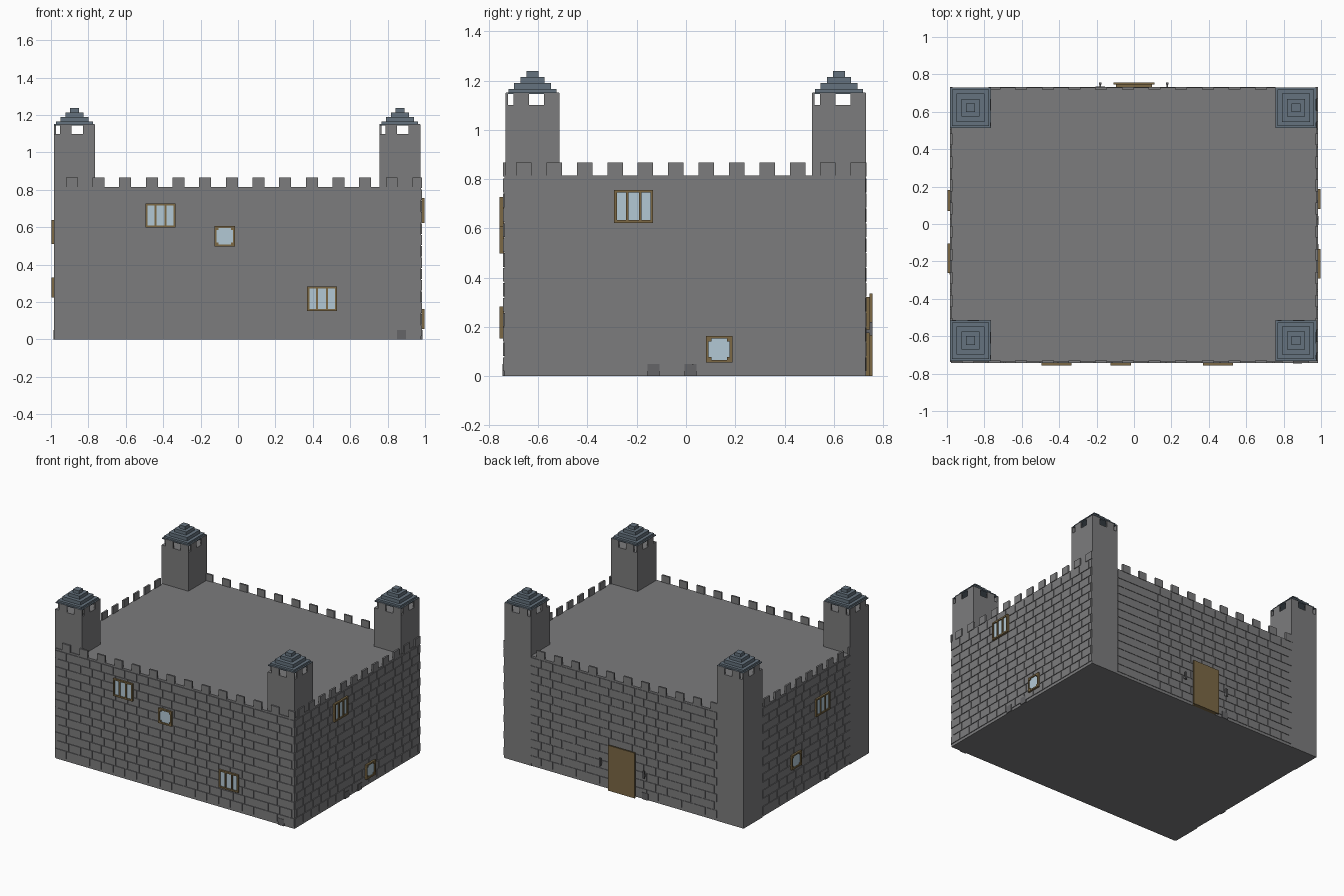
import bpy, bmesh

if "Cube" in bpy.data.objects:
    bpy.data.objects.remove(bpy.data.objects["Cube"])


def material(name, rgb):
    m = bpy.data.materials.new(name)
    m.diffuse_color = (*rgb, 1)
    m.use_nodes = True
    m.node_tree.nodes["Principled BSDF"].inputs["Base Color"].default_value = m.diffuse_color
    return m


STONE = material("stone", (0.20, 0.20, 0.205))
DARK = material("dark_stone", (0.13, 0.13, 0.135))
SLATE = material("slate", (0.13, 0.17, 0.21))
WOOD = material("wood", (0.20, 0.14, 0.06))
GLASS = material("glass", (0.45, 0.58, 0.66))


def boxes(name, items, mat):
    """One object made of axis-aligned boxes (x0, x1, y0, y1, z0, z1)."""
    bm = bmesh.new()
    for x0, x1, y0, y1, z0, z1 in items:
        v = [bm.verts.new((x, y, z)) for x in (x0, x1) for y in (y0, y1) for z in (z0, z1)]
        for f in ((0, 1, 3, 2), (4, 6, 7, 5), (0, 4, 5, 1), (2, 3, 7, 6), (0, 2, 6, 4), (1, 5, 7, 3)):
            bm.faces.new([v[i] for i in f])
    bmesh.ops.recalc_face_normals(bm, faces=bm.faces)
    me = bpy.data.meshes.new(name)
    bm.to_mesh(me)
    bm.free()
    me.materials.append(mat)
    ob = bpy.data.objects.new(name, me)
    bpy.context.collection.objects.link(ob)
    return ob


# Outer wall plane of each side (distance from the centre)
FACE = {"front": 0.743, "back": 0.733, "left": 0.984, "right": 0.984}


def on_wall(side, u0, u1, z0, z1, d0, d1):
    """Box on a wall: u runs along the wall, d is depth outward from its face."""
    a, b = FACE[side] + d0, FACE[side] + d1
    if side == "front":
        return (u0, u1, -b, -a, z0, z1)
    if side == "back":
        return (u0, u1, a, b, z0, z1)
    if side == "right":
        return (a, b, u0, u1, z0, z1)
    return (-b, -a, u0, u1, z0, z1)


# Keep body
boxes("keep_body", [(-0.979, 0.979, -0.738, 0.729, 0, 0.815)], STONE)


# Brick courses on each wall
def bricks(side, start, end):
    items, length, gap = [], 0.096, 0.005
    for row in range(13):
        z = 0.02 + 0.0605 * row
        u = start + (0.022 if row % 2 else 0)
        while u < end - 0.02:
            items.append(on_wall(side, u, min(u + length - gap, end), z, z + 0.0605 - gap, -0.006, 0))
            u += length
    boxes(side + "_bricks", items, STONE)


bricks("front", -0.979, 0.979)
bricks("right", -0.738, 0.729)
bricks("left", -0.738, 0.512)
bricks("back", -0.765, 0.757)

# Wall battlements
for side in ("front", "back"):
    us = [-0.888 + 0.1425 * k for k in range(14)]
    if side == "back":
        us = [u for u in us if abs(u) < 0.76]
    boxes(side + "_battlements",
          [on_wall(side, u - 0.032, min(u + 0.032, 0.984), 0.81, 0.867, -0.013, 0) for u in us], STONE)
for side in ("left", "right"):
    boxes(side + "_battlements",
          [on_wall(side, 0.70 - 0.1235 * k - 0.0315, 0.70 - 0.1235 * k + 0.0315, 0.81, 0.867, -0.013, 0)
           for k in range(12)], STONE)

# Corner towers with open battlement band and stepped roof
W, T = 0.219, 0.01
for sx, x0 in (("left", -0.984), ("right", 0.756)):
    for sy, y0 in (("front", -0.733), ("back", 0.512)):
        name = f"{sy}_{sx}_tower"
        x1, y1 = x0 + W, y0 + W
        boxes(name, [(x0, x1, y0, y1, 0, 1.10)], STONE)
        posts = []
        for a in (0.032, 0.156):
            posts += [(x0 + a, x0 + a + 0.063, y, y + T, 1.095, 1.15) for y in (y0, y1 - T)]
            posts += [(x, x + T, y0 + a, y0 + a + 0.063, 1.095, 1.15) for x in (x0, x1 - T)]
        boxes(name + "_battlements", posts, STONE)
        cx, cy = x0 + W / 2, y0 + W / 2
        steps = [(0.108, 1.145, 1.152), (0.098, 1.15, 1.165), (0.075, 1.165, 1.19),
                 (0.048, 1.19, 1.214), (0.024, 1.214, 1.238)]
        boxes(name + "_roof", [(cx - h, cx + h, cy - h, cy + h, a, b) for h, a, b in steps], SLATE)


# Windows: wide ones have two mullions, square ones have corner blocks
def window(side, n, u0, u1, z0, z1, wide):
    t, d = 0.011, 0.014
    spans = [(u0, u1, z0, z0 + t), (u0, u1, z1 - t, z1), (u0, u0 + t, z0, z1), (u1 - t, u1, z0, z1)]
    if wide:
        for k in (1, 2):
            c = u0 + (u1 - u0) * k / 3
            spans.append((c - t / 2, c + t / 2, z0, z1))
    else:
        c = 2 * t
        spans += [(u, u + c, z, z + c) for u in (u0, u1 - c) for z in (z0, z1 - c)]
    boxes(f"{side}_window_frame_{n}", [on_wall(side, *s, -0.004, d) for s in spans], WOOD)
    boxes(f"{side}_window_glass_{n}",
          [on_wall(side, u0 + t / 2, u1 - t / 2, z0 + t / 2, z1 - t / 2, -0.004, 0.006)], GLASS)


window("front", 1, -0.495, -0.335, 0.598, 0.727, True)
window("front", 2, -0.125, -0.015, 0.497, 0.607, False)
window("front", 3, 0.37, 0.53, 0.152, 0.283, True)
window("right", 1, -0.292, -0.133, 0.622, 0.756, True)
window("right", 2, 0.081, 0.188, 0.055, 0.163, False)
window("left", 1, -0.262, -0.104, 0.51, 0.64, True)
window("left", 2, 0.07, 0.183, 0.225, 0.332, False)

# Door on the back wall with a backing frame
boxes("door_frame", [on_wall("back", -0.095, 0.095, 0, 0.322, -0.004, 0.013)], WOOD)
boxes("door", [on_wall("back", -0.11, 0.11, 0, 0.335, 0.013, 0.024)], WOOD)

# Wall lamps either side of the door
for n, u in (("left", 0.177), ("right", -0.18)):
    boxes(n + "_lamp", [on_wall("back", u - 0.007, u + 0.007, 0.165, 0.22, 0.012, 0.024),
                        on_wall("back", u - 0.004, u + 0.004, 0.175, 0.19, -0.004, 0.014)], DARK)

# Loose dark stones at the foot of the walls
for n, (side, u) in enumerate((("front", 0.85), ("right", -0.156), ("right", -0.006),
                               ("back", -0.205), ("left", -0.27))):
    boxes(f"foot_stone_{n}", [on_wall(side, u, u + 0.049, 0, 0.05, -0.006, 0.003)], DARK)
